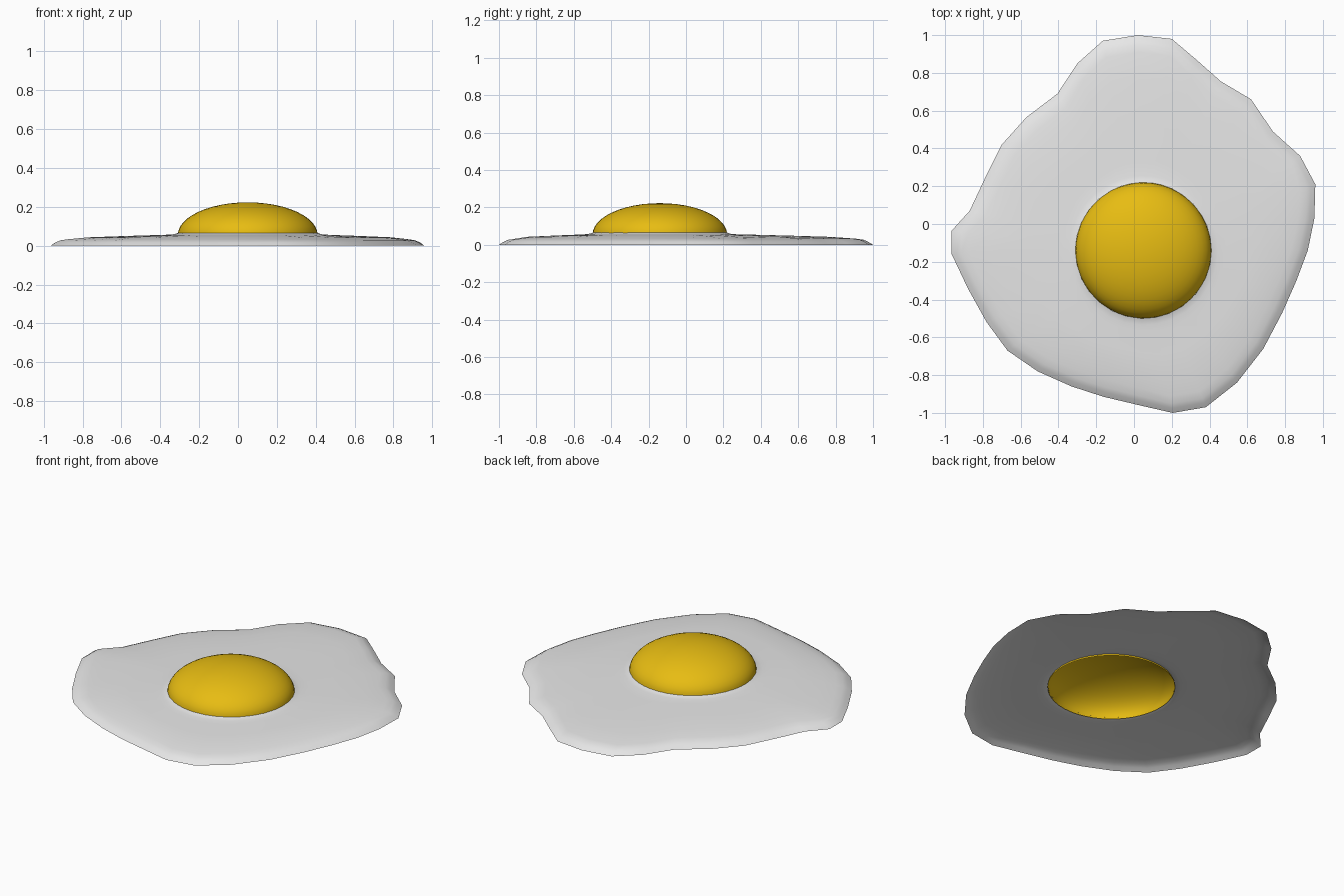
import bpy
import bmesh
import math
from mathutils import Vector

default_cube = bpy.data.objects.get("Cube")
if default_cube:
    bpy.data.objects.remove(default_cube, do_unlink=True)


def make_material(name, colour):
    material = bpy.data.materials.new(name)
    material.use_nodes = True
    material.diffuse_color = colour
    material.node_tree.nodes["Principled BSDF"].inputs["Base Color"].default_value = colour
    return material


def bridge_rings(bm, rings):
    """Join consecutive closed rings of vertices with quads."""
    for outer, inner in zip(rings, rings[1:]):
        count = len(outer)
        for i in range(count):
            j = (i + 1) % count
            bm.faces.new((outer[i], outer[j], inner[j], inner[i]))


def finish_object(name, bm, material):
    for face in bm.faces:
        face.smooth = True
        face.normal_update()
        if face.normal.z < 0:
            face.normal_flip()
    mesh = bpy.data.meshes.new(name)
    bm.to_mesh(mesh)
    bm.free()
    mesh.materials.append(material)
    obj = bpy.data.objects.new(name, mesh)
    bpy.context.collection.objects.link(obj)
    return obj


white = make_material("cooked white", (0.8, 0.8, 0.8, 1))
yellow = make_material("yolk yellow", (0.92, 0.58, 0.007, 1))

yolk_centre = Vector((0.05, -0.14))
yolk_radius = 0.36
yolk_base = 0.055
yolk_height = 0.168

# Irregular outline of the egg white, clockwise from the back
outline = [
    (0.02, 1), (0.2, 0.98), (0.33, 0.87), (0.46, 0.755),
    (0.62, 0.66), (0.735, 0.49), (0.88, 0.36), (0.96, 0.21),
    (0.955, 0.03), (0.92, -0.14), (0.86, -0.3), (0.785, -0.47),
    (0.685, -0.66), (0.545, -0.84), (0.38, -0.97), (0.205, -1),
    (0.03, -0.96), (-0.16, -0.915), (-0.33, -0.86), (-0.51, -0.78),
    (-0.67, -0.67), (-0.78, -0.52), (-0.88, -0.34), (-0.965, -0.16),
    (-0.965, -0.035), (-0.87, 0.07), (-0.79, 0.24), (-0.7, 0.42),
    (-0.57, 0.565), (-0.405, 0.69), (-0.3, 0.85), (-0.165, 0.97),
]

# Egg white: thin open sheet with a rounded rim and a hole under the yolk
rim_steps = [(0, 0), (0.025, 0.016), (0.05, 0.027), (0.09, 0.033)]
slope_steps = [(0.3, 0.043), (0.6, 0.05), (0.85, 0.055)]
collar_steps = [(0.035, 0.057), (0.015, 0.06), (0, 0.065)]

bm = bmesh.new()
rings = []
for inset, z in rim_steps:
    ring = []
    for point in map(Vector, outline):
        direction = (point - yolk_centre).normalized()
        ring.append(bm.verts.new((*(point - direction * inset), z)))
    rings.append(ring)
for blend, z in slope_steps:
    ring = []
    for point in map(Vector, outline):
        direction = (point - yolk_centre).normalized()
        inner = yolk_centre + direction * yolk_radius
        ring.append(bm.verts.new((*point.lerp(inner, blend), z)))
    rings.append(ring)
for gap, z in collar_steps:
    ring = []
    for point in map(Vector, outline):
        direction = (point - yolk_centre).normalized()
        inner = yolk_centre + direction * (yolk_radius + gap)
        ring.append(bm.verts.new((*inner, z)))
    rings.append(ring)
bridge_rings(bm, rings)
finish_object("egg_white", bm, white)

# Yolk: hollow dome, open underneath
segments = 48
levels = 12
bm = bmesh.new()
rings = []
for level in range(levels):
    tilt = math.pi / 2 * level / levels
    radius = yolk_radius * math.cos(tilt)
    ring = []
    for i in range(segments):
        turn = math.tau * i / segments
        ring.append(bm.verts.new((
            yolk_centre.x + radius * math.cos(turn),
            yolk_centre.y + radius * math.sin(turn),
            yolk_base + yolk_height * math.sin(tilt),
        )))
    rings.append(ring)
bridge_rings(bm, rings)
tip = bm.verts.new((*yolk_centre, yolk_base + yolk_height))
for i in range(segments):
    bm.faces.new((rings[-1][i], rings[-1][(i + 1) % segments], tip))
finish_object("yolk", bm, yellow)
